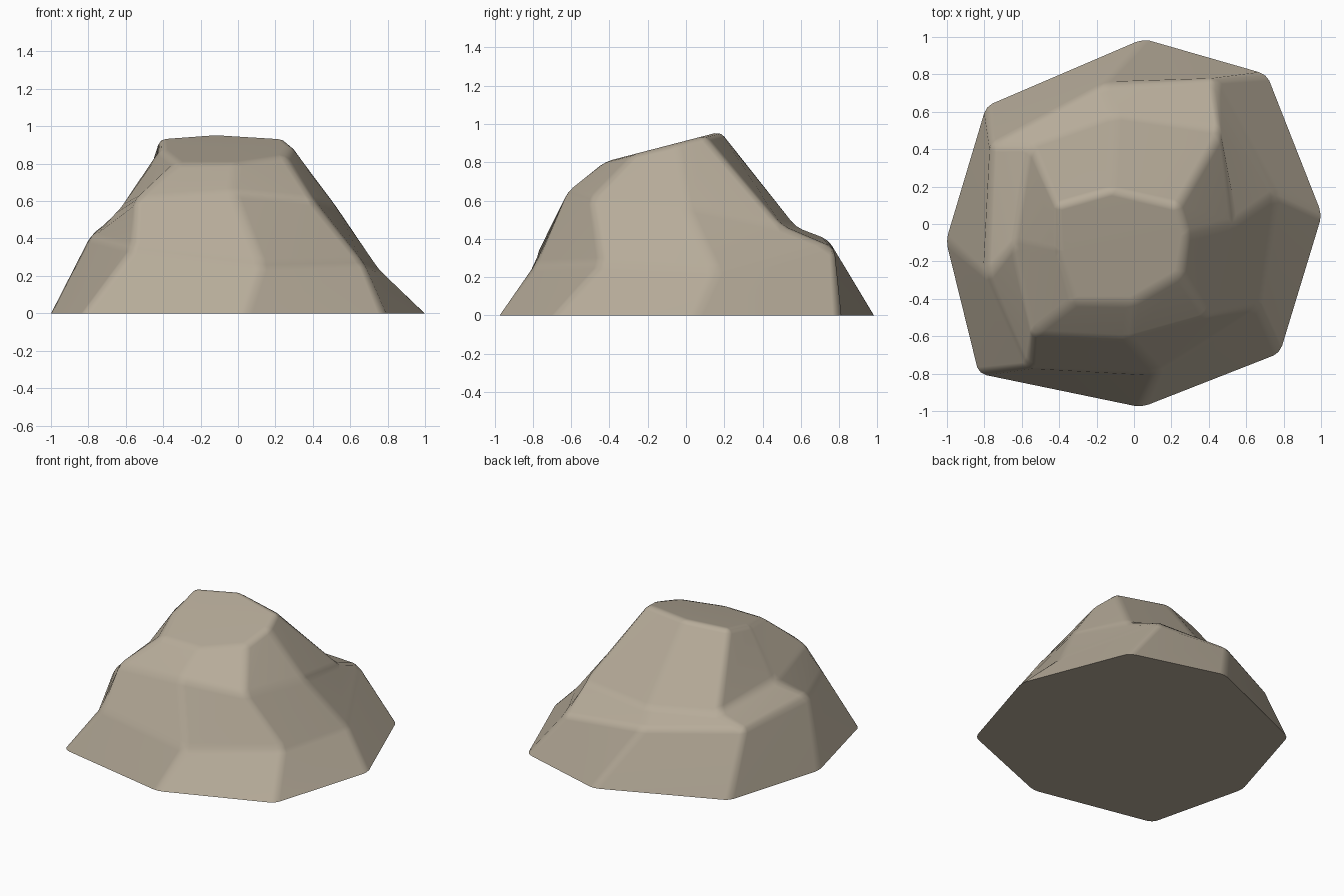
import bpy, bmesh

if "Cube" in bpy.data.objects:
    bpy.data.objects.remove(bpy.data.objects["Cube"])

# Four irregular eight-sided rings, front-left corner first, running anticlockwise
base = [(-.83, -.80), (.04, -.98), (.78, -.69), (1.005, .05),
        (.71, .80), (.05, .99), (-.79, .63), (-1.005, -.09)]
low = [(-.56, -.77, .35), (.13, -.79, .26), (.67, -.44, .27), (.76, .16, .23),
       (.43, .78, .35), (-.18, .74, .40), (-.77, .42, .43), (-.79, -.28, .41)]
high = [(-.55, -.59, .61), (-.03, -.62, .65), (.40, -.50, .61), (.53, 0, .57),
        (.47, .50, .47), (-.10, .58, .46), (-.55, .42, .48), (-.64, -.10, .55)]
crown = [(-.32, -.42), (-.01, -.42), (.25, -.27), (.285, -.06),
         (.24, .10), (-.12, .185), (-.42, .10), (-.41, -.15)]
rings = [[(x, y, 0) for x, y in base], low, high,
         [(x, y, .913 + .26 * y) for x, y in crown]]   # crown slopes to the front

bm = bmesh.new()
loops = [[bm.verts.new(p) for p in ring] for ring in rings]
for a, b in zip(loops, loops[1:]):
    for i in range(8):
        j = (i + 1) % 8
        bm.faces.new((a[i], a[j], b[j], b[i]))
bm.faces.new(loops[-1])
bottom = bm.faces.new(loops[0][::-1])
bmesh.ops.recalc_face_normals(bm, faces=bm.faces[:])

# Worn edges, leaving the ground edge crisp
ground = set(bottom.edges)
bmesh.ops.bevel(bm, geom=[e for e in bm.edges if e not in ground], offset=.035,
                segments=2, profile=.5, affect='EDGES', clamp_overlap=True)
for v in bm.verts:
    v.co.z = max(v.co.z, 0)

mesh = bpy.data.meshes.new("boulder")
bm.to_mesh(mesh)
bm.free()
boulder = bpy.data.objects.new("boulder", mesh)
bpy.context.collection.objects.link(boulder)

stone = bpy.data.materials.new("warm grey stone")
stone.diffuse_color = (.47, .41, .32, 1)
stone.use_nodes = True
stone.node_tree.nodes["Principled BSDF"].inputs["Base Color"].default_value = stone.diffuse_color
mesh.materials.append(stone)

# Smooth worn edges, flat facets
bpy.context.view_layer.objects.active = boulder
boulder.select_set(True)
bpy.ops.object.shade_smooth_by_angle(angle=.7)
weighted = boulder.modifiers.new("flat facets", 'WEIGHTED_NORMAL')
weighted.keep_sharp = True
